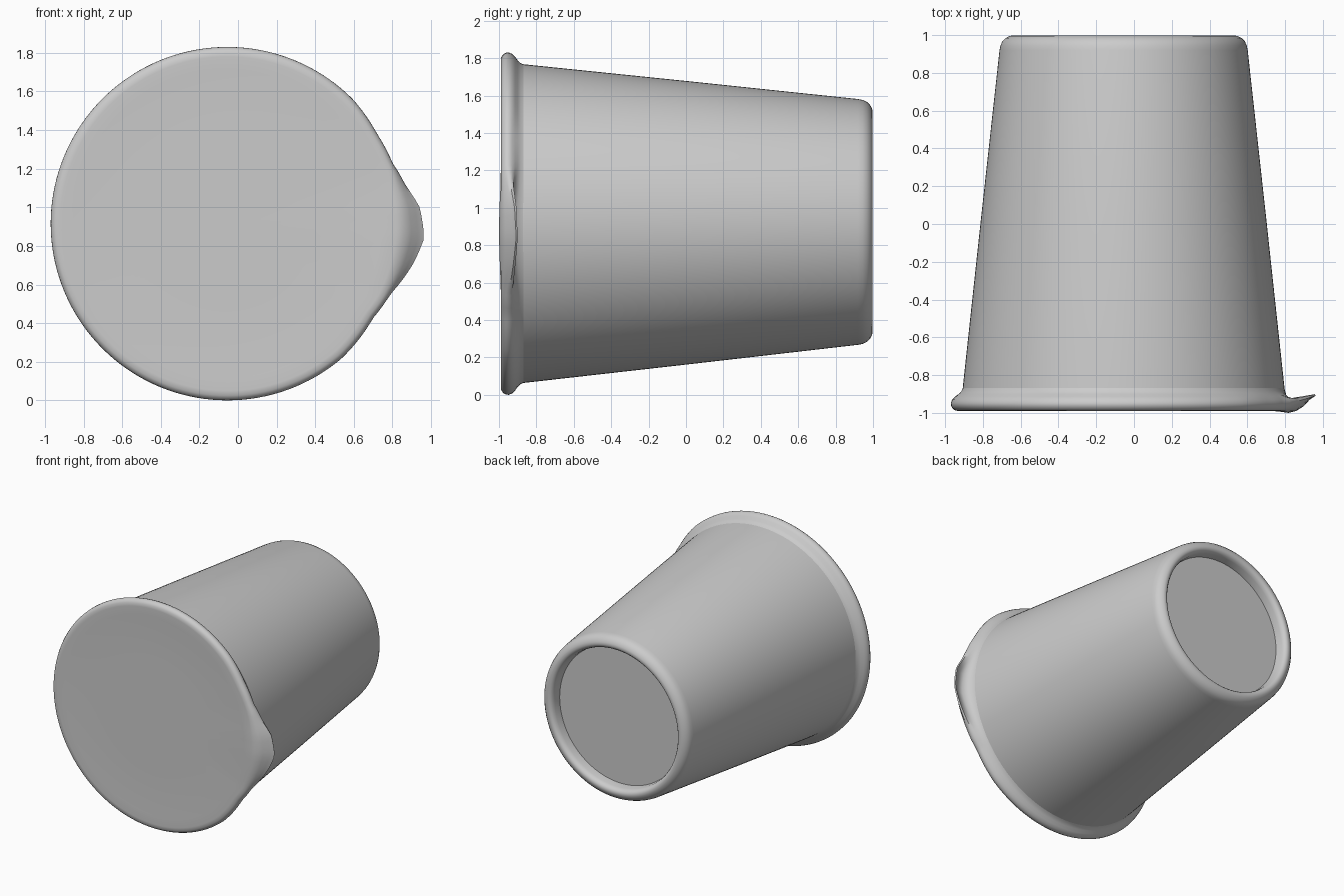
import bpy, bmesh, math

if "Cube" in bpy.data.objects:
    bpy.data.objects.remove(bpy.data.objects["Cube"])

SEG = 144
CX, CZ = -0.055, 0.915

mat = bpy.data.materials.new("light grey")
mat.diffuse_color = (0.6, 0.6, 0.6, 1)
mat.use_nodes = True
mat.node_tree.nodes["Principled BSDF"].inputs["Base Color"].default_value = mat.diffuse_color


def lathe(name, rings):
    """rings: functions of angle giving (radius, y); the first and last rings close to a point."""
    bm = bmesh.new()
    loops = []
    for ring in rings:
        loop = []
        for i in range(SEG):
            a = 2 * math.pi * i / SEG
            r, y = ring(a)
            cz = CZ + 0.005 * (y + 1)
            loop.append(bm.verts.new((CX + r * math.cos(a), y, cz + r * math.sin(a))))
        loops.append(loop)
    for p, q in zip(loops, loops[1:]):
        for i in range(SEG):
            j = (i + 1) % SEG
            bm.faces.new((p[i], p[j], q[j], q[i]))
    bm.faces.new(loops[0][::-1])
    bm.faces.new(loops[-1])
    bmesh.ops.recalc_face_normals(bm, faces=bm.faces)
    me = bpy.data.meshes.new(name)
    bm.to_mesh(me)
    bm.free()
    me.materials.append(mat)
    ob = bpy.data.objects.new(name, me)
    bpy.context.collection.objects.link(ob)
    bpy.context.view_layer.objects.active = ob
    ob.select_set(True)
    bpy.ops.object.shade_smooth_by_angle(angle=math.radians(50))
    ob.select_set(False)
    return ob


# Cup body: tapered wall, rounded foot ring and recessed base
body = [(0.80, -0.93), (0.853, -0.90), (0.851, -0.86), (0.755, 0.03), (0.657, 0.92),
        (0.652, 0.945), (0.642, 0.967), (0.625, 0.984), (0.605, 0.995), (0.588, 0.998),
        (0.572, 0.993), (0.560, 0.98), (0.553, 0.96), (0.548, 0.905), (0.30, 0.905), (0.05, 0.905)]
lathe("cup_body", [lambda a, p=p: p for p in body])

# Outline of the lid by angle: round, with a pull tab on the +x side
OUTLINE = [(-50, 0.915), (-33, 0.899), (-23.4, 0.92), (-12, 0.985), (-4.2, 1.022),
           (4.9, 0.999), (11.9, 0.945), (20.2, 0.911), (31, 0.904), (45, 0.915)]


def outline(a):
    d = (math.degrees(a) + 180) % 360 - 180
    for (a0, r0), (a1, r1) in zip(OUTLINE, OUTLINE[1:]):
        if a0 <= d <= a1:
            return r0 + (r1 - r0) * (d - a0) / (a1 - a0)
    return 0.915


# Lid section at the rolled rim, and at the tip of the bent-back tab
RIM = [(0.04, -0.985), (0.45, -0.985), (0.80, -0.986), (0.865, -0.990), (0.890, -0.988),
       (0.906, -0.977), (0.914, -0.962), (0.915, -0.948), (0.908, -0.930), (0.893, -0.914),
       (0.873, -0.900), (0.858, -0.884), (0.850, -0.865)]
TAB = [(0.04, -0.985), (0.45, -0.985), (0.80, -0.989), (0.875, -1.0), (0.915, -0.990),
       (0.955, -0.965), (0.990, -0.928), (1.022, -0.908), (1.016, -0.900), (0.960, -0.942),
       (0.910, -0.950), (0.862, -0.910), (0.850, -0.865)]


def lid_ring(k):
    def ring(a):
        r = outline(a)
        t = max(0.0, min(1.0, (r - 0.915) / 0.107))
        s = min(1.0, r / 0.915) if k < 10 else 1.0
        (r0, y0), (r1, y1) = RIM[k], TAB[k]
        return s * r0 + (r1 - s * r0) * t, y0 + (y1 - y0) * t
    return ring


lathe("foil_lid", [lid_ring(k) for k in range(len(RIM))])
